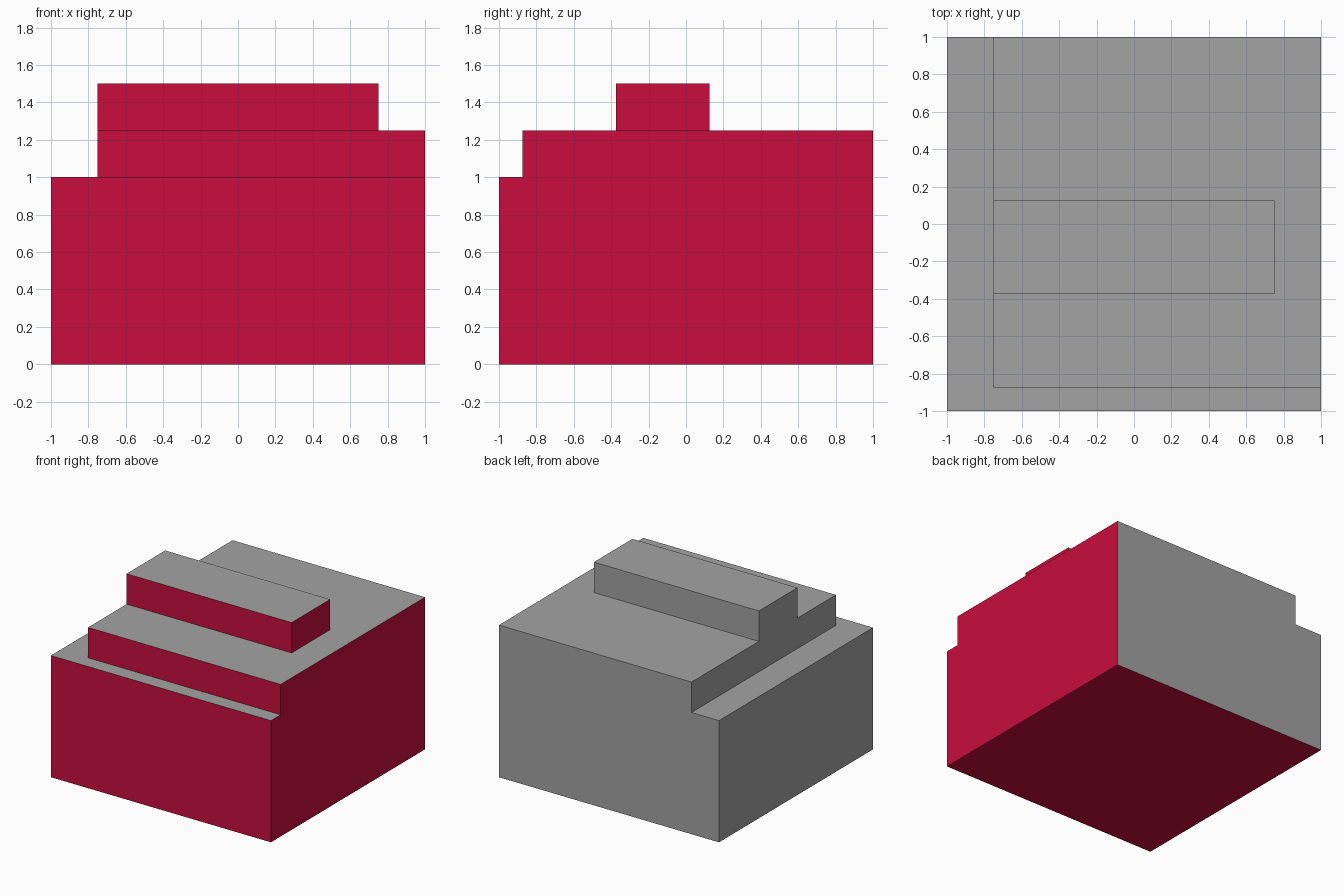
import bpy, bmesh
from mathutils import Matrix, Vector

if "Cube" in bpy.data.objects:
    bpy.data.objects.remove(bpy.data.objects["Cube"])


def srgb(r, g, b):
    lin = lambda c: c / 12.92 if c <= 0.04045 else ((c + 0.055) / 1.055) ** 2.4
    return (lin(r / 255), lin(g / 255), lin(b / 255), 1.0)


def material(name, colour):
    mat = bpy.data.materials.new(name)
    mat.diffuse_color = colour
    mat.use_nodes = True
    mat.node_tree.nodes["Principled BSDF"].inputs["Base Color"].default_value = mat.diffuse_color
    return mat


grey = material("grey", srgb(163, 163, 163))
red = material("crimson", srgb(200, 13, 62))


def box(name, low, high, open_bottom=True):
    """Box between two corners: red on front, right and bottom, grey elsewhere."""
    low, high = Vector(low), Vector(high)
    bm = bmesh.new()
    place = Matrix.Translation((low + high) / 2) @ Matrix.Diagonal((*(high - low), 1))
    bmesh.ops.create_cube(bm, size=1, matrix=place)
    bm.normal_update()
    for face in bm.faces:
        n = face.normal
        face.material_index = int(n.y < -0.5 or n.x > 0.5 or n.z < -0.5)
    # Stacked steps have no hidden underside
    if open_bottom:
        hidden = [f for f in bm.faces if f.normal.z < -0.5]
        bmesh.ops.delete(bm, geom=hidden, context='FACES_ONLY')
    mesh = bpy.data.meshes.new(name)
    bm.to_mesh(mesh)
    bm.free()
    mesh.materials.append(grey)
    mesh.materials.append(red)
    obj = bpy.data.objects.new(name, mesh)
    bpy.context.collection.objects.link(obj)
    return obj


# Base block, set-back step, and the small bar on top
box("base_block", (-1, -1, 0), (1, 1, 1), open_bottom=False)
box("middle_step", (-0.75, -0.875, 1), (1, 1, 1.25))
box("top_bar", (-0.75, -0.375, 1.25), (0.75, 0.125, 1.5))
